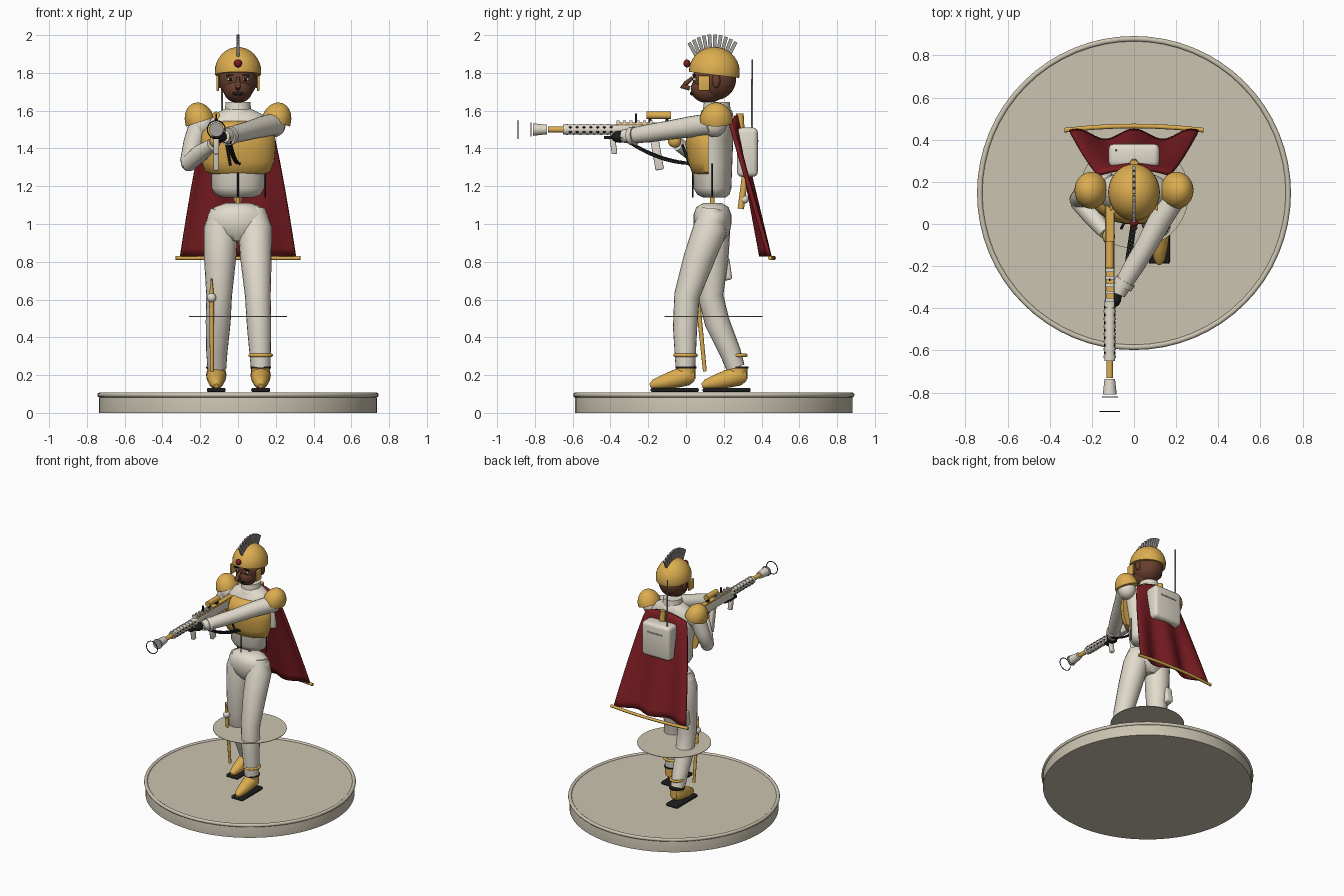
import bpy, bmesh, math
from mathutils import Vector, Matrix

cube = bpy.data.objects.get("Cube")
if cube:
    bpy.data.objects.remove(cube, do_unlink=True)


def material(name, *rgb):
    m = bpy.data.materials.new(name)
    m.use_nodes = True
    m.diffuse_color = (*rgb, 1)
    m.node_tree.nodes["Principled BSDF"].inputs["Base Color"].default_value = (*rgb, 1)
    return m


CREAM = material("cream", .76, .71, .61)
STONE = material("stone", .60, .55, .44)
GOLD = material("gold", .72, .42, .08)
RED = material("dark_red", .20, .012, .016)
SKIN = material("brown_skin", .14, .05, .028)
BLACK = material("black", .012, .012, .012)
GREY = material("grey", .36, .35, .33)


def finish(name, bm, mat, angle=40):
    bmesh.ops.recalc_face_normals(bm, faces=bm.faces)
    me = bpy.data.meshes.new(name)
    bm.to_mesh(me)
    bm.free()
    me.materials.append(mat)
    ob = bpy.data.objects.new(name, me)
    bpy.context.collection.objects.link(ob)
    bpy.ops.object.select_all(action='DESELECT')
    ob.select_set(True)
    bpy.context.view_layer.objects.active = ob
    bpy.ops.object.shade_smooth_by_angle(angle=math.radians(angle))
    return ob


def ball(name, c, r, mat, rot=(0, 0, 0), cut=None, seg=32):
    """Ellipsoid; cut keeps only what lies above that local height (-1 to 1)."""
    bm = bmesh.new()
    bmesh.ops.create_uvsphere(bm, u_segments=seg, v_segments=seg // 2, radius=1)
    if cut is not None:
        g = bm.verts[:] + bm.edges[:] + bm.faces[:]
        bmesh.ops.bisect_plane(bm, geom=g, plane_co=(0, 0, cut), plane_no=(0, 0, -1), clear_outer=True)
        bmesh.ops.holes_fill(bm, edges=[e for e in bm.edges if e.is_boundary])
    ob = finish(name, bm, mat)
    ob.location, ob.scale = c, r
    ob.rotation_euler = [math.radians(a) for a in rot]
    return ob


def box(name, c, size, mat, rot=(0, 0, 0), bevel=0):
    bm = bmesh.new()
    bmesh.ops.create_cube(bm, size=1, matrix=Matrix.Diagonal((*size, 1)))
    if bevel:
        bmesh.ops.bevel(bm, geom=bm.edges[:], offset=bevel, segments=3, affect='EDGES', profile=.5)
    ob = finish(name, bm, mat)
    ob.location = c
    ob.rotation_euler = [math.radians(a) for a in rot]
    return ob


def skin(bm, rings):
    loops = [[bm.verts.new(p) for p in ring] for ring in rings]
    for a, b in zip(loops, loops[1:]):
        for i in range(len(a)):
            j = (i + 1) % len(a)
            bm.faces.new((a[i], a[j], b[j], b[i]))
    bm.faces.new(loops[0])
    bm.faces.new(loops[-1])


def loft(name, rings, mat, n=32, back=None):
    """Stack of level ellipses (x, y, z, rx, ry); back trims all behind that y."""
    bm = bmesh.new()
    t = [math.tau * i / n for i in range(n)]
    skin(bm, [[(x + rx * math.cos(a), y + ry * math.sin(a), z) for a in t] for x, y, z, rx, ry in rings])
    if back is not None:
        g = bm.verts[:] + bm.edges[:] + bm.faces[:]
        bmesh.ops.bisect_plane(bm, geom=g, plane_co=(0, back, 0), plane_no=(0, 1, 0), clear_outer=True)
        bmesh.ops.holes_fill(bm, edges=[e for e in bm.edges if e.is_boundary])
    return finish(name, bm, mat, 50)


def limb(name, pts, radii, mat, n=20):
    """Round tube along points with a radius at each."""
    bm = bmesh.new()
    p = [Vector(q) for q in pts]
    t = [math.tau * i / n for i in range(n)]
    rings = []
    for i, q in enumerate(p):
        d = (p[min(i + 1, len(p) - 1)] - p[max(i - 1, 0)]).normalized()
        u = d.cross((1, 0, 0) if abs(d.x) < .8 else (0, 0, 1)).normalized()
        v = d.cross(u)
        rings.append([q + radii[i] * (u * math.cos(a) + v * math.sin(a)) for a in t])
    skin(bm, rings)
    return finish(name, bm, mat, 50)


def ring(name, c, big, small, mat, rot=(0, 0, 0), squash=1):
    bpy.ops.mesh.primitive_torus_add(major_radius=big, minor_radius=small, major_segments=64,
                                     minor_segments=10, location=c,
                                     rotation=[math.radians(a) for a in rot])
    ob = bpy.context.object
    ob.name = name
    ob.scale.y = squash
    ob.data.materials.append(mat)
    bpy.ops.object.shade_smooth()


# display base and hovering disc
Y = .147
loft("base", [(0, Y, z, r, r) for z, r in ((0, .735), (.078, .735), (.098, .73))], STONE, 96)
ring("base_rim", (0, Y, .095), .732, .013, STONE)
loft("hover_disc", [(0, .145, z, .26, .26) for z in (.508, .512)], STONE, 64)

# legs, ankles and shoes: left leg forward, right leg back
limb("left_leg", [(.085, .14, 1.08), (.09, .13, .98), (.095, .07, .82), (.105, .005, .62), (.112, -.005, .45),
                  (.12, -.003, .24)], [.06, .09, .083, .068, .064, .052], CREAM)
limb("right_leg", [(-.085, .14, 1.08), (-.09, .145, .98), (-.095, .14, .82), (-.1, .13, .62), (-.105, .165, .48),
                   (-.112, .235, .32), (-.112, .262, .24)], [.06, .09, .085, .068, .066, .056, .05], CREAM)
loft("pelvis", [(0, .14, z, rx, ry) for z, rx, ry in ((.91, .06, .06), (.95, .13, .09), (1.0, .168, .1),
     (1.05, .16, .1), (1.09, .125, .085), (1.11, .07, .05))], CREAM)
for side, x, y in (("left", .12, 0), ("right", -.115, .275)):
    box(side + "_sole", (x, y - .06, .121), (.1, .255, .022), BLACK, bevel=.009)
    limb(side + "_shoe", [(x, y - d, z) for d, z in ((.19, .143), (.17, .15), (.11, .165), (.04, .185), (-.01, .2),
         (-.045, .2))], [.012, .026, .04, .05, .054, .03], GOLD)
    limb(side + "_shoe_cuff", [(x, y, .18), (x, y, .245)], [.05, .05], GOLD)
    limb(side + "_shoe_strap", [(x, y, .236), (x, y, .246)], [.055, .055], BLACK)
ring("left_ankle_ring", (.12, -.002, .305), .056, .009, GOLD)
ring("right_ankle_ring", (-.112, .275, .305), .042, .009, GOLD)
box("thigh_pouch", (-.13, .2, .76), (.06, .075, .12), CREAM, (8, 0, 0), .015)
limb("baton", [(-.14, .05, .71), (-.14, .06, .62), (-.138, .1, .22)], [.004, .013, .01], GOLD, 12)
ball("baton_knob", (-.14, .06, .61), (.025,) * 3, CREAM)

# torso, breastplate and collar
loft("torso", [(0, y, z, rx, ry) for z, y, rx, ry in ((1.14, .15, .08, .06), (1.155, .145, .12, .085),
     (1.19, .14, .14, .1), (1.32, .14, .145, .105), (1.45, .14, .17, .11), (1.53, .15, .18, .1),
     (1.58, .16, .13, .08), (1.61, .165, .07, .07))], CREAM)
loft("breastplate", [(0, .12, z, rx, ry) for z, rx, ry in ((1.26, .12, .07), (1.275, .17, .09), (1.33, .192, .11),
     (1.42, .2, .122), (1.48, .195, .12), (1.52, .165, .1), (1.545, .11, .07))], GOLD, back=.12)
loft("collar", [(0, .163, z, r, r + .003) for z, r in ((1.57, .085), (1.6, .078), (1.605, .07), (1.645, .065))], CREAM)
for x, y in ((0, .036), (.145, .14)):
    limb("waist_cord", [(x, y, 1.32), (x, y, 1.14)], [.004, .004], BLACK, 8)
limb("spine_link", [(0, .14, 1.08), (0, .14, 1.16)], [.012, .012], GOLD, 10)

# head and helmet
ball("skull", (0, .15, 1.765), (.1, .115, .11), SKIN)
ball("jaw", (0, .115, 1.715), (.078, .09, .075), SKIN)
limb("nose", [(0, .035, 1.775), (0, .0, 1.745), (0, -.02, 1.73), (0, .02, 1.718)], [.008, .013, .016, .012], SKIN, 12)
ball("lips", (0, .033, 1.69), (.03, .013, .01), BLACK, seg=16)
for s, side in ((1, "left"), (-1, "right")):
    ball(side + "_eye", (s * .04, .046, 1.765), (.018, .01, .009), CREAM, seg=16)
    ball(side + "_pupil", (s * .04, .038, 1.765), (.008, .005, .008), BLACK, seg=12)
    box(side + "_brow", (s * .042, .042, 1.787), (.04, .014, .008), BLACK, (0, s * 10, 0))
    ball(side + "_ear", (s * .098, .16, 1.76), (.016, .022, .04), SKIN, seg=16)
    box(side + "_cheek_plate", (s * .108, .095, 1.745), (.014, .06, .08), GOLD, bevel=.005)
ball("helmet", (0, .15, 1.805), (.123, .135, .132), GOLD, (-7, 0, 0), cut=-.12)
ball("helmet_jewel", (0, .005, 1.85), (.021, .018, .021), RED)
for i in range(10):
    a = math.radians(-38 + i * 8.2)
    r = .16 - .012 * abs(a)
    box("crest_plate", (0, .143 + r * math.sin(a) * 1.15, 1.805 + r * math.cos(a)), (.016, .019, .08), GREY,
        (-math.degrees(a) * .75, 0, 0))

# shoulders, arms and hands
for s, side in ((1, "left"), (-1, "right")):
    ball(side + "_pauldron", (s * .202, .16, 1.545), (.078, .088, .1), GOLD, (0, s * 18, 0), cut=-.05)
    ball(side + "_shoulder", (s * .19, .15, 1.525), (.062, .065, .065), CREAM)
limb("left_arm", [(.2, .14, 1.53), (.13, .03, 1.515), (.06, -.1, 1.495), (0, -.2, 1.48), (-.06, -.3, 1.465),
                  (-.075, -.335, 1.465)], [.058, .056, .05, .048, .04, .034], CREAM)
limb("left_cuff", [(-.04, -.27, 1.467), (-.055, -.295, 1.464)], [.05, .048], CREAM)
ball("left_hand", (-.095, -.35, 1.462), (.035, .045, .032), BLACK)
limb("right_upper_arm", [(-.2, .15, 1.53), (-.235, .14, 1.43), (-.262, .115, 1.33), (-.262, .09, 1.3)],
     [.058, .054, .045, .03], CREAM)
ball("right_elbow", (-.258, .11, 1.325), (.045,) * 3, CREAM)
limb("right_forearm", [(-.265, .11, 1.32), (-.2, .04, 1.375), (-.135, -.04, 1.42)], [.043, .046, .034], CREAM)
ball("right_hand", (-.12, -.06, 1.44), (.03, .035, .036), GOLD)

# cape with a weighted hem
bm = bmesh.new()
bmesh.ops.create_grid(bm, x_segments=32, y_segments=16, size=1)
for v in bm.verts:
    u, d = v.co.x, (1 - v.co.y) / 2
    wave = .024 * d * math.cos(u * 7) - .03 * (1 - d) * u * u
    v.co = (u * (.17 + .135 * d ** .8), .265 + .155 * d + wave,
            1.575 - .745 * d - .05 * (1 - d) * u * u)
cape = finish("cape", bm, RED, 60)
thick = cape.modifiers.new("thickness", 'SOLIDIFY')
thick.thickness, thick.offset = .018, 0
limb("cape_hem_rod", [(x, .465 - .18 * x * x, .82) for x in (-.33, -.2, -.1, 0, .1, .2, .33)], [.011] * 7, GOLD, 12)

# backpack
box("backpack", (0, .325, 1.38), (.24, .11, .26), CREAM, bevel=.025)
box("backpack_vent", (0, .381, 1.44), (.13, .004, .012), GREY)
limb("antenna", [(-.085, .35, 1.5), (-.085, .35, 1.87)], [.006, .004], GREY, 8)
limb("backpack_knob", [(0, .29, 1.5), (0, .285, 1.585)], [.02, .02], GOLD)
limb("backpack_rod", [(0, .315, 1.27), (0, .29, 1.08)], [.017, .017], GOLD)
ball("backpack_valve", (0, .31, 1.13), (.022,) * 3, CREAM)

# rifle, every round part set on one axis
GX, GZ = -.115, 1.5


def gun_tube(name, y0, y1, r0, r1, mat):
    limb(name, [(GX, y0, GZ), (GX, y1, GZ)], [r0, r1], mat)


gun_tube("barrel_shroud", -.65, -.36, .026, .026, CREAM)
for i in range(7):
    y = -.63 + i * .036
    gun_tube("shroud_band", y - .005, y + .005, .03, .03, CREAM)
    for s in (1, -1):
        for z in (-.012, .012):
            ball("shroud_hole", (GX + s * .024, y + .018, GZ + z), (.004, .008, .006), BLACK, seg=8)
gun_tube("muzzle_neck", -.73, -.65, .016, .016, GOLD)
gun_tube("muzzle_bell", -.81, -.735, .033, .025, CREAM)
gun_tube("muzzle_cap", -.824, -.818, .038, .038, GREY)
ring("aiming_ring", (GX, -.89, GZ), .047, .003, BLACK, (90, 0, 0))
box("receiver", (GX, -.19, 1.495), (.045, .42, .06), CREAM, bevel=.008)
box("receiver_rail", (GX, -.13, 1.53), (.038, .46, .014), GOLD)
box("stock", (GX, .06, 1.49), (.045, .12, .09), GOLD, bevel=.012)
for i in range(6):
    box("rail_notch", (GX, -.36 + i * .035, 1.537), (.04, .016, .02), CREAM)
limb("scope", [(GX, -.21, 1.575), (GX, -.08, 1.575)], [.02, .02], GOLD)
for y in (-.19, -.1):
    box("scope_mount", (GX, y, 1.547), (.02, .016, .03), BLACK)
box("front_sight", (GX, -.265, 1.56), (.008, .012, .05), BLACK)
box("fore_grip", (GX, -.385, 1.42), (.03, .03, .1), CREAM, (8, 0, 0), .006)
box("lower_guard", (GX, -.39, 1.458), (.04, .09, .018), BLACK)
box("magazine", (GX, -.155, 1.38), (.03, .045, .19), CREAM, (10, 0, 0), .008)
for x, drop in ((-.06, .13), (-.045, .16)):
    limb("sling", [(x + .06 * t, -.34 + .4 * t, 1.46 - .14 * t - drop * t * (1 - t)) for t in
                   [i / 12 for i in range(13)]], [.007] * 13, BLACK, 8)
limb("sling_end", [(-.06, -.02, 1.42), (-.04, .02, 1.31)], [.007, .007], BLACK, 8)
